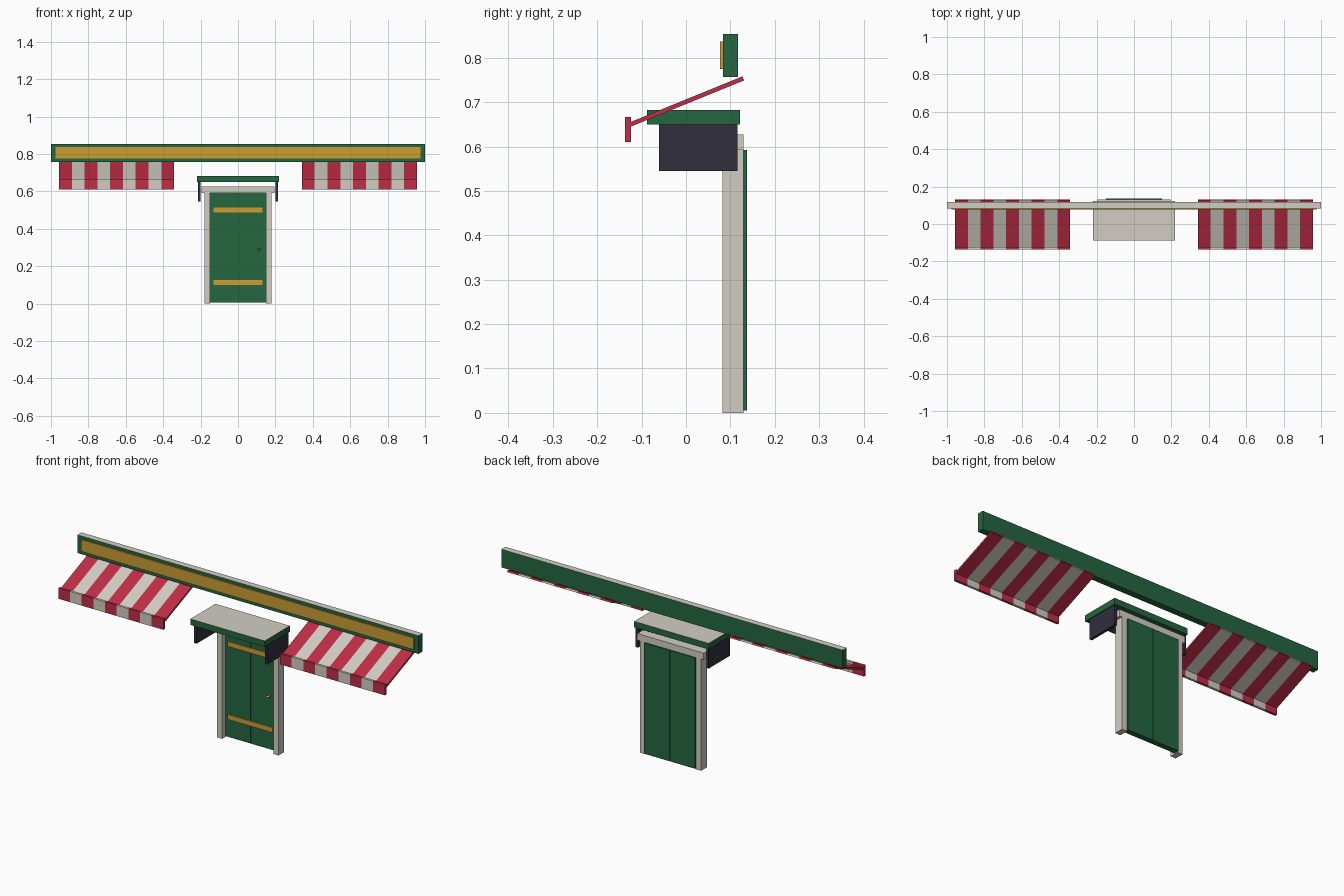
import bpy, bmesh

cube = bpy.data.objects.get("Cube")
if cube:
    bpy.data.objects.remove(cube, do_unlink=True)


def material(name, rgb):
    """Flat colour from 0-255 display values, stored as linear."""
    linear = [((c / 255 + 0.055) / 1.055) ** 2.4 for c in rgb]
    mat = bpy.data.materials.new(name)
    mat.use_nodes = True
    mat.diffuse_color = (*linear, 1)
    mat.node_tree.nodes["Principled BSDF"].inputs["Base Color"].default_value = (*linear, 1)
    return mat


GREEN = material("green paint", (37, 102, 64))
CREAM = material("cream", (210, 206, 196))
RED = material("red canvas", (192, 46, 70))
GOLD = material("gold", (205, 158, 54))
BRASS = material("brass", (222, 145, 45))
DARK = material("dark slate", (48, 47, 60))


def finish(bm, name, mats):
    bmesh.ops.recalc_face_normals(bm, faces=bm.faces)
    mesh = bpy.data.meshes.new(name)
    bm.to_mesh(mesh)
    bm.free()
    for mat in mats:
        mesh.materials.append(mat)
    obj = bpy.data.objects.new(name, mesh)
    bpy.context.scene.collection.objects.link(obj)
    return obj


def box(name, xs, ys, zs, mat, top=None):
    """Box between limits; an optional second colour covers the top face."""
    bm = bmesh.new()
    bmesh.ops.create_cube(bm, size=1)
    for v in bm.verts:
        v.co = [lim[int(c > 0)] for c, lim in zip(v.co, (xs, ys, zs))]
    bm.normal_update()
    if top:
        for f in bm.faces:
            f.material_index = int(f.normal.z > 0.9)
    return finish(bm, name, [mat, top] if top else [mat])


def striped_strip(name, x0, x1, profile, stripes=9):
    """Extrude a y-z profile along x with alternating stripe colours."""
    bm = bmesh.new()
    rings = []
    for i in range(stripes + 1):
        x = x0 + (x1 - x0) * i / stripes
        rings.append([bm.verts.new((x, y, z)) for y, z in profile])
    n = len(profile)
    for i in range(stripes):
        for k in range(n):
            m = (k + 1) % n
            f = bm.faces.new((rings[i][k], rings[i][m], rings[i + 1][m], rings[i + 1][k]))
            f.material_index = i % 2
    bm.faces.new(rings[0])
    bm.faces.new(rings[-1])
    return finish(bm, name, [RED, CREAM])


def knob(name, centre, radius, depth):
    """Short stem with a round grip, pointing to the front."""
    x, y, z = centre
    box(name + "_stem", (x - 0.004, x + 0.004), (y - depth, y), (z - 0.004, z + 0.004), BRASS)
    bm = bmesh.new()
    bmesh.ops.create_uvsphere(bm, u_segments=12, v_segments=8, radius=radius)
    for v in bm.verts:
        v.co = (x + v.co.x * 1.4, y - depth + v.co.y, z + v.co.z * 0.8)
    for f in bm.faces:
        f.smooth = True
    finish(bm, name, [BRASS])


# Sign fascia
box("fascia_board", (-1, 1), (0.083, 0.117), (0.757, 0.853), GREEN, CREAM)
box("fascia_panel", (-0.975, 0.975), (0.077, 0.083), (0.775, 0.837), GOLD)

# Mirrored parts
sheet = [(-0.128, 0.654), (0.127, 0.758), (0.131, 0.749), (-0.124, 0.645)]
valance = [(-0.137, 0.61), (-0.137, 0.667), (-0.124, 0.667), (-0.124, 0.61)]
for side, s in (("left", 1), ("right", -1)):
    def span(a, b):
        return sorted((a * s, b * s))

    # Awnings
    striped_strip(side + "_awning_sheet", *span(0.342, 0.957), sheet)
    striped_strip(side + "_awning_valance", *span(0.342, 0.957), valance)
    # Door frame and leaves
    box(side + "_jamb", span(0.15, 0.18), (0.082, 0.13), (0, 0.592), CREAM)
    box(side + "_door_leaf", span(0.001, 0.15), (0.108, 0.137), (0.005, 0.592), GREEN)
    # Canopy cheeks
    box(side + "_canopy_bracket", span(0.2, 0.214), (-0.061, 0.116), (0.545, 0.65), DARK)

# Lintel, canopy and door fittings
box("lintel", (-0.195, 0.195), (0.082, 0.13), (0.592, 0.627), CREAM)
box("canopy_slab", (-0.218, 0.218), (-0.088, 0.122), (0.65, 0.682), GREEN, CREAM)
for label, z in (("lower", 0.113), ("upper", 0.5)):
    box(label + "_door_strap", (-0.132, 0.132), (0.102, 0.108), (z - 0.013, z + 0.013), GOLD)
knob("door_knob", (0.112, 0.108, 0.29), 0.007, 0.018)
